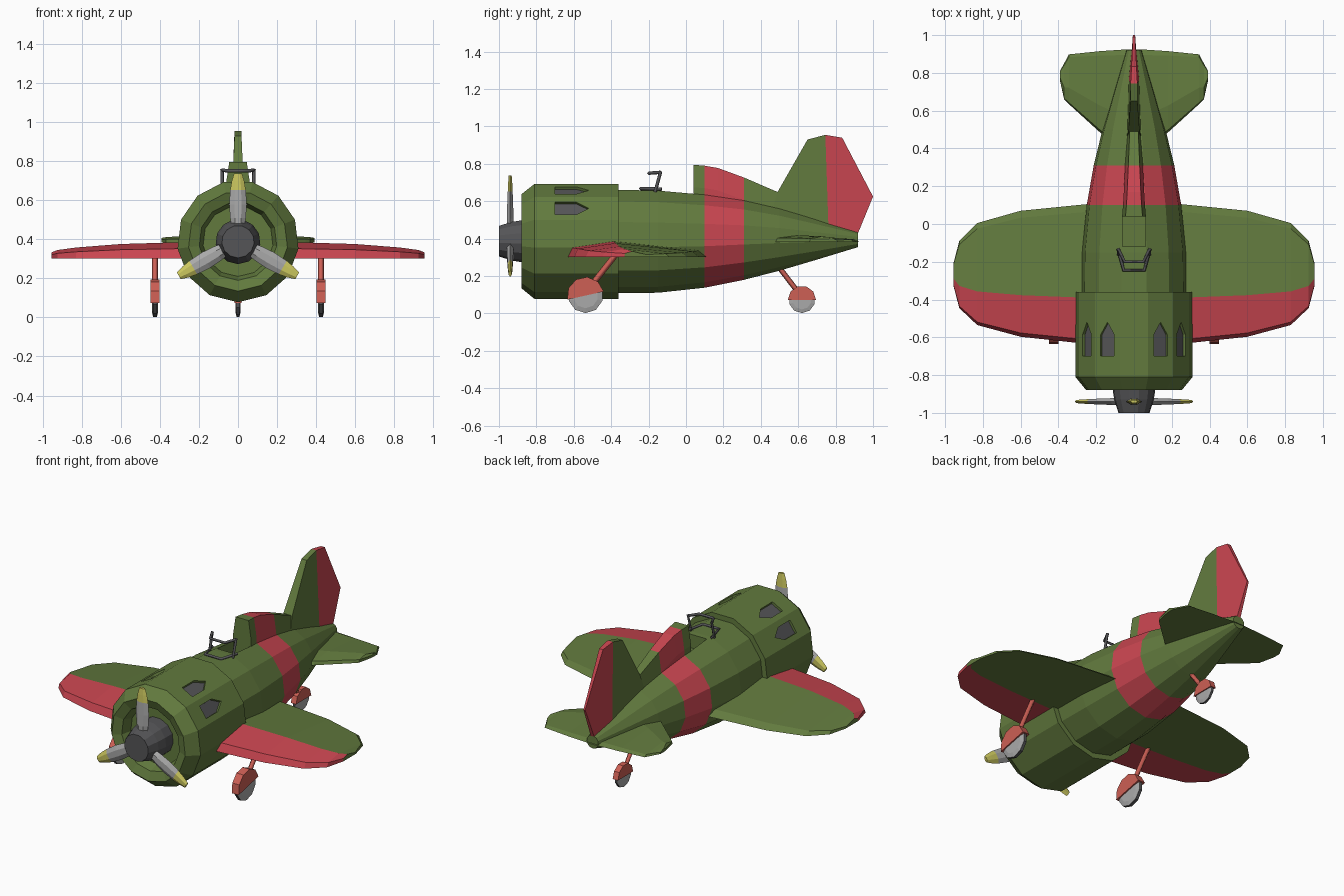
import bpy, bmesh, math
from math import sin, cos, pi

if "Cube" in bpy.data.objects:
    bpy.data.objects.remove(bpy.data.objects["Cube"])


def material(name, r, g, b):
    m = bpy.data.materials.new(name)
    m.diffuse_color = (r, g, b, 1)
    m.use_nodes = True
    m.node_tree.nodes["Principled BSDF"].inputs["Base Color"].default_value = m.diffuse_color
    return m


GREEN = material("green", .122, .195, .048)
RED = material("red", .58, .06, .08)
SALMON = material("salmon", .61, .115, .09)
YELLOW = material("yellow", .61, .58, .115)
DARK = material("dark_grey", .09, .09, .095)
LIGHT = material("light_grey", .40, .40, .40)


def loft(name, rings, mats, pick=lambda i, j: 0, cap=0):
    """Skin a list of equal-length point rings and close both ends."""
    bm = bmesh.new()
    vs = [[bm.verts.new(p) for p in r] for r in rings]
    n = len(rings[0])
    for i in range(len(rings) - 1):
        for j in range(n):
            k = (j + 1) % n
            f = bm.faces.new((vs[i][j], vs[i][k], vs[i + 1][k], vs[i + 1][j]))
            f.material_index = pick(i, j)
    for r in (vs[0], vs[-1]):
        bm.faces.new(r).material_index = cap
    bmesh.ops.recalc_face_normals(bm, faces=bm.faces)
    me = bpy.data.meshes.new(name)
    bm.to_mesh(me)
    bm.free()
    for m in mats:
        me.materials.append(m)
    ob = bpy.data.objects.new(name, me)
    bpy.context.collection.objects.link(ob)
    return ob


def lathe_y(y, r, zc, n):
    """Ring around the y axis with one corner at the bottom."""
    return [(r * sin(2 * pi * k / n), y, zc - r * cos(2 * pi * k / n)) for k in range(n)]


def plate(name, pts, mat, x=0):
    """Flat plate in the side plane; each point is (y, z, half width)."""
    return loft(name, [[(x + s * w, y, z) for y, z, w in pts] for s in (-1, 1)], [mat])


def rod(name, pts, radius, mat, cyclic=False):
    cu = bpy.data.curves.new(name, 'CURVE')
    cu.dimensions = '3D'
    cu.bevel_depth, cu.bevel_resolution, cu.use_fill_caps = radius, 0, True
    sp = cu.splines.new('POLY')
    sp.points.add(len(pts) - 1)
    for p, q in zip(sp.points, pts):
        p.co = (*q, 1)
    sp.use_cyclic_u = cyclic
    cu.materials.append(mat)
    ob = bpy.data.objects.new(name, cu)
    bpy.context.collection.objects.link(ob)


def cut(target, cutter):
    m = target.modifiers.new("cut", 'BOOLEAN')
    m.operation, m.solver, m.object = 'DIFFERENCE', 'EXACT', cutter
    bpy.context.view_layer.objects.active = target
    bpy.ops.object.modifier_apply(modifier=m.name)
    bpy.data.objects.remove(cutter)


# Fuselage with red band and cockpit opening
body = [(-.40, .28, .39), (-.15, .277, .388), (.10, .252, .39), (.31, .215, .395),
        (.50, .168, .397), (.70, .108, .396), (.92, .04, .395)]
fuselage = loft("fuselage", [lathe_y(y, r, z, 13) for y, r, z in body],
                [GREEN, RED], lambda i, j: int(i == 2))
cut(fuselage, loft("cockpit_cutter",
                   [[(-.06, y, .57), (.06, y, .57), (.06, y, .9), (-.06, y, .9)]
                    for y in (-.12, .045)], [GREEN]))

# Engine cowling with recessed mouth and pentagon vents
cowl = [(-.80, .18), (-.86, .20), (-.88, .255), (-.81, .312), (-.36, .312)]
cowling = loft("cowling", [lathe_y(y, r, .39, 13) for y, r in cowl], [GREEN])


def vent_ring(a, d, s):
    shape = [(-.04, -.70), (.04, -.70), (.04, -.585), (0, -.52), (-.04, -.585)]
    return [(d * sin(a) + s * u * cos(a), y, .39 - d * cos(a) + s * u * sin(a)) for u, y in shape]


for k in (4, 5, 7, 8):
    a = (k + .5) * 2 * pi / 13
    cut(cowling, loft("vent_cutter", [vent_ring(a, d, 1) for d in (.285, .36)], [GREEN]))
    loft("vent_panel", [vent_ring(a, d, .97) for d in (.27, .288)], [DARK])

# Spinner and three blades
loft("spinner", [lathe_y(y, r, .388, 13) for y, r in
                 [(-1.0, .083), (-.93, .105), (-.87, .115), (-.79, .115)]], [DARK])
blade = [(.06, .03, .016), (.12, .04, .018), (.19, .045, .016),
         (.265, .04, .013), (.31, .032, .011), (.35, .02, .008)]
for b in range(3):
    a = b * 2 * pi / 3
    rings = []
    for r, w, t in blade:
        sec = [(-w, 0), (-w * .4, -t), (w * .4, -t), (w, 0), (w * .4, t), (-w * .4, t)]
        rings.append([(u * cos(a) + r * sin(a), -.94 + v, .388 + r * cos(a) - u * sin(a))
                      for u, v in sec])
    loft("propeller_blade", rings, [LIGHT, YELLOW], lambda i, j: int(i >= 3), 1)


# Wings and tailplane: stations of x, leading y, trailing y, thickness
def wing(name, stations, base, mats, front):
    rings = []
    full = [(-x, *s) for x, *s in reversed(stations)] + stations
    for x, le, te, h in full:
        c = te - le
        spar = le + .33 * c
        rings.append([(x, le, base), (x, le + .03 * c, base + .6 * h), (x, spar, base + h),
                      (x, te - .055 * c, base + .4 * h), (x, te, base), (x, spar, base)])
    loft(name, rings, mats, lambda i, j: front if j in (0, 1, 5) else 0)


wing("wings", [(.2, -.64, .11, .085), (.6, -.597, .07, .073), (.83, -.535, .005, .055),
               (.925, -.445, -.09, .042), (.955, -.33, -.205, .03)], .303, [GREEN, RED], 1)
wing("tailplane", [(.03, .38, .925, .036), (.18, .485, .915, .034), (.345, .635, .898, .03),
                   (.37, .66, .85, .028), (.392, .76, .81, .024)], .383, [GREEN], 0)

# Headrest spine behind the cockpit
spine = [(.04, .795, .063, .045), (.10, .79, .058, .04), (.17, .778, .054, .036),
         (.31, .727, .047, .03), (.50, .645, .036, .022), (.62, .58, .03, .02)]
loft("headrest_spine", [[(-w, y, .5), (-w, y, z - .12), (-t, y, z), (t, y, z), (w, y, z - .12), (w, y, .5)]
                        for y, z, w, t in spine],
     [GREEN, RED], lambda i, j: int(i in (1, 2)))

# Tail fin and rudder
plate("tail_fin", [(.45, .52, .04), (.49, .65, .03), (.65, .93, .018), (.745, .955, .018),
                   (.762, .45, .028)], GREEN)
plate("rudder", [(.762, .45, .028), (.745, .955, .018), (.835, .94, .013), (1.0, .625, .006),
                 (.92, .43, .012)], RED)


# Wheels with half covers
def wheel(name, x, y, z, r, w, tilt):
    rings = [[(x + dx * w, y + q * r * sin(2 * pi * k / 10), z - q * r * cos(2 * pi * k / 10))
              for k in range(10)] for dx, q in [(-1, .72), (-.6, 1), (.6, 1), (1, .72)]]
    loft(name, rings, [LIGHT, DARK], lambda i, j: int(i == 1))
    arc = [tilt + pi * k / 5 for k in range(6)]
    plate(name + "_cover", [(y + 1.06 * r * cos(t), z + 1.06 * r * sin(t), w * 1.5) for t in arc],
          SALMON, x)


for s in (-1, 1):
    wheel("front_wheel", s * .425, -.537, .096, .094, .016, .22)
    rod("front_leg", [(s * .425, -.36, .335), (s * .425, -.53, .12)], .016, SALMON)
wheel("tail_wheel", 0, .62, .073, .071, .012, 0)
rod("tail_leg", [(0, .48, .27), (0, .61, .10)], .014, SALMON)

# Windscreen frame
low = [(-.085, -.13, .665), (-.055, -.245, .668), (.055, -.245, .668), (.085, -.13, .665)]
top = [(-.082, -.135, .755), (-.05, -.2, .75), (.05, -.2, .75), (.082, -.135, .755)]
rod("windscreen_base", low, .009, DARK)
rod("windscreen_top", top, .009, DARK)
for s in (-1, 1):
    rod("windscreen_post", [(s * .08, -.165, .65), (s * .082, -.135, .76)], .009, DARK)
